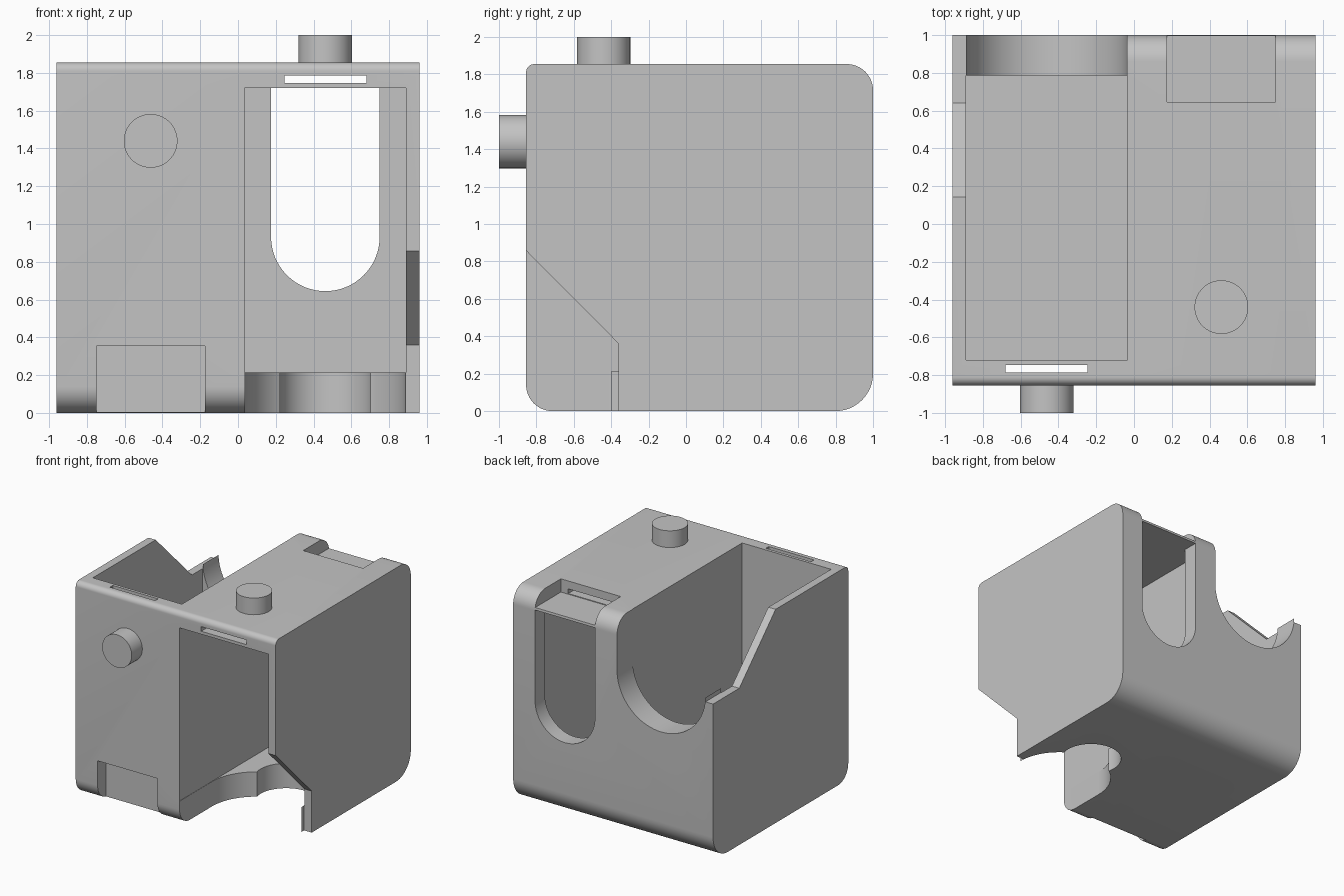
import bpy, bmesh
from math import sin, cos, pi
from mathutils import Matrix

cube = bpy.data.objects.get("Cube")
if cube:
    bpy.data.objects.remove(cube, do_unlink=True)

grey = bpy.data.materials.new("plain grey")
grey.use_nodes = True
grey.diffuse_color = (0.55, 0.55, 0.55, 1)
grey.node_tree.nodes["Principled BSDF"].inputs["Base Color"].default_value = (0.55, 0.55, 0.55, 1)

# Half turn about the diagonal: carries the front-opening bay to the top-opening one
FLIP = Matrix(((-1, 0, 0, 0), (0, 0, -1, 1), (0, -1, 0, 1), (0, 0, 0, 1)))
MID = 0.4625  # centre line of a bay


def prism(name, points, axis, low, high, flip=False):
    """Extrude a 2D outline along x, y or z."""
    place = {"x": lambda a, b: (low, a, b),
             "y": lambda a, b: (a, low, b),
             "z": lambda a, b: (a, b, low)}[axis]
    bm = bmesh.new()
    face = bm.faces.new([bm.verts.new(place(a, b)) for a, b in points])
    new = bmesh.ops.extrude_face_region(bm, geom=[face])["geom"]
    shift = [(high - low) * (axis == k) for k in "xyz"]
    bmesh.ops.translate(bm, vec=shift, verts=[g for g in new if isinstance(g, bmesh.types.BMVert)])
    if flip:
        bm.transform(FLIP)
    bmesh.ops.recalc_face_normals(bm, faces=bm.faces)
    mesh = bpy.data.meshes.new(name)
    bm.to_mesh(mesh)
    bm.free()
    mesh.materials.append(grey)
    obj = bpy.data.objects.new(name, mesh)
    bpy.context.collection.objects.link(obj)
    return obj


def rect(a0, a1, b0, b1):
    return [(a0, b0), (a1, b0), (a1, b1), (a0, b1)]


def arc(ca, cb, r, start, sweep, n):
    return [(ca + r * cos(start + sweep * i / n), cb + r * sin(start + sweep * i / n))
            for i in range(n + 1)]


def circle(ca, cb, r):
    return arc(ca, cb, r, 0, 2 * pi, 64)[:-1]


def smooth(obj):
    bpy.ops.object.select_all(action="DESELECT")
    obj.select_set(True)
    bpy.context.view_layer.objects.active = obj
    bpy.ops.object.shade_smooth_by_angle(angle=pi / 6)


# Block with four rounded long edges
outline = []
for y, z, r, sy, sz, start in ((1, 0, 0.2, -1, 1, -pi / 2), (1, 1.855, 0.14, -1, -1, 0),
                               (-0.855, 1.855, 0.045, 1, -1, pi / 2),
                               (-0.855, 0, 0.14, 1, 1, pi)):
    outline += arc(y + sy * r, z + sz * r, r, start, pi / 2, 12)
body = prism("double_bay_body", outline, "x", -0.96, 0.96)

# Cutters for one bay, then the same set turned over for the other
cutters = []
for flip in (False, True):
    def cut(name, points, axis, low, high):
        obj = prism(name, points, axis, low, high, flip)
        obj.hide_render = True
        cutters.append(obj)

    # Open bay
    cut("bay_cutter", rect(0.035, 0.89, 0.215, 1.72), "y", -1.2, 0.865)
    # Round-ended window in the far wall
    window = arc(MID, 0.932, 0.2875, pi, pi, 32) + [(MID + 0.2875, 1.719), (MID - 0.2875, 1.719)]
    cut("window_cutter", window, "y", 0.7, 1.2)
    # Wide scoop and smaller round lobe in the thick wall
    scoop = arc(MID, -0.41, 0.425, 0, pi, 40) + [(MID - 0.425, -1.2), (MID + 0.425, -1.2)]
    cut("scoop_cutter", scoop, "z", -0.2, 0.5)
    cut("lobe_cutter", circle(MID, 0, 0.247), "z", -0.2, 0.45)
    # Bevelled corner of the outer wall
    corner = [(-1.2, 1.205), (-0.36, 0.36), (-0.36, -0.2), (-1.2, -0.2)]
    cut("corner_cutter", corner, "x", 0.887, 1.2)
    # Shallow recess and the thin strap slot leading to it
    cut("recess_cutter", rect(0.175, 0.75, 0.645, 1.2), "z", 1.74, 2.2)
    cut("strap_slot_cutter", rect(0.245, 0.68, 1.746, 1.786), "y", -1.2, 0.8)

    # Round peg
    peg = prism("front_peg" if flip else "top_peg", circle(MID, -0.44, 0.142), "z", 1.84, 2, flip)
    smooth(peg)

for c in cutters:
    mod = body.modifiers.new(c.name, "BOOLEAN")
    mod.operation = "DIFFERENCE"
    mod.solver = "EXACT"
    mod.object = c

# Bake the cuts and drop the cutters
bpy.context.view_layer.update()
baked = bpy.data.meshes.new_from_object(body.evaluated_get(bpy.context.evaluated_depsgraph_get()))
body.modifiers.clear()
body.data = baked
for c in cutters:
    bpy.data.objects.remove(c, do_unlink=True)
baked.materials.clear()
baked.materials.append(grey)
for p in baked.polygons:
    p.material_index = 0
smooth(body)
